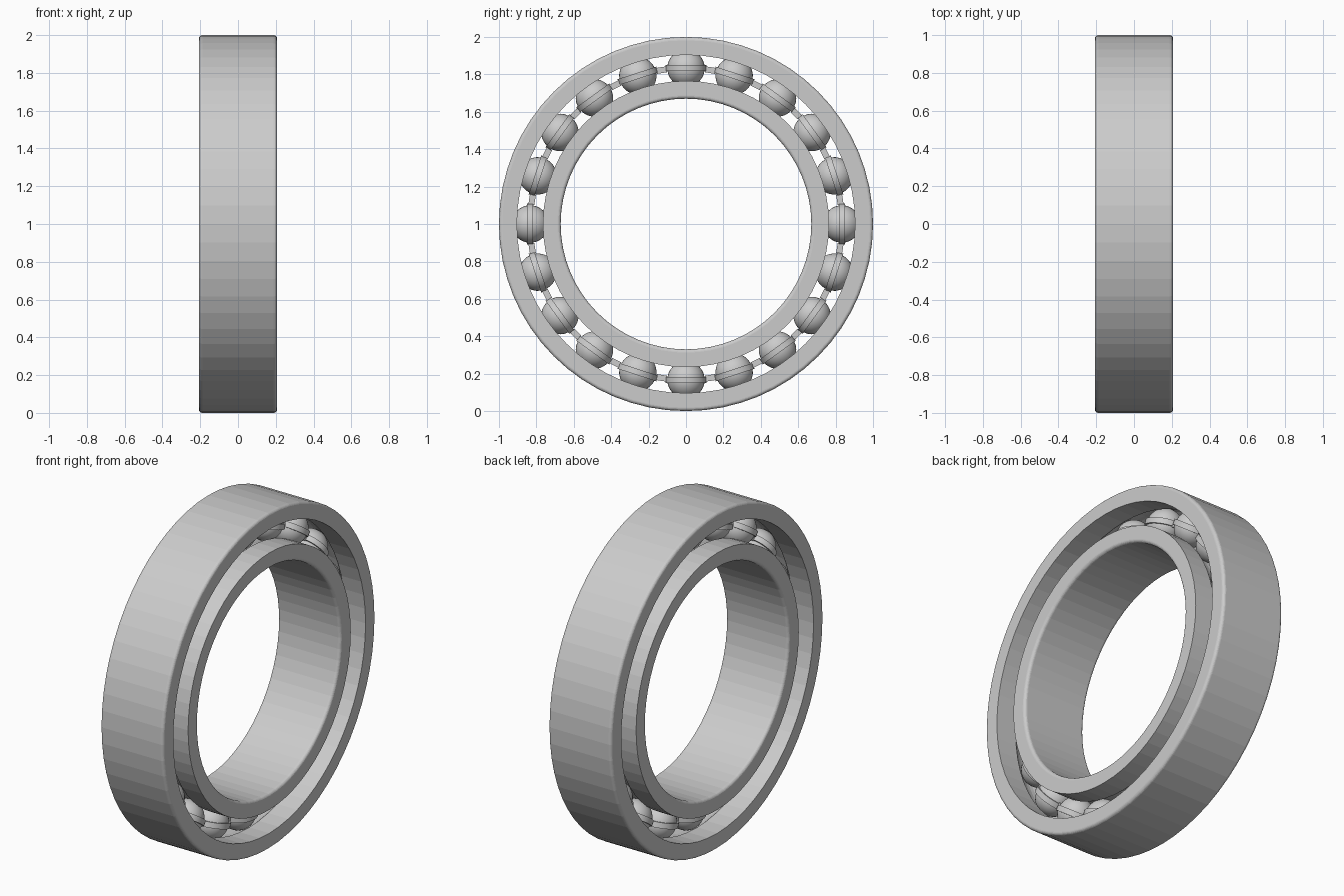
import bpy, bmesh
from math import sin, cos, pi, asin, sqrt, radians
from mathutils import Matrix, Vector

cube = bpy.data.objects.get("Cube")
if cube:
    bpy.data.objects.remove(cube)

HALF = 0.207       # half width of the races
PITCH = 0.833      # radius of the ball circle
BALL = 0.1
COUNT = 20
SEGS = 64
CENTRE = Matrix.Translation((0, 0, 1))

steel = bpy.data.materials.new("steel grey")
steel.use_nodes = True
grey = (0.6, 0.6, 0.6, 1)
steel.diffuse_color = grey
steel.node_tree.nodes["Principled BSDF"].inputs["Base Color"].default_value = grey


def finish(bm, name, smooth=True):
    bmesh.ops.recalc_face_normals(bm, faces=bm.faces)
    mesh = bpy.data.meshes.new(name)
    bm.to_mesh(mesh)
    bm.free()
    obj = bpy.data.objects.new(name, mesh)
    bpy.context.collection.objects.link(obj)
    mesh.materials.append(steel)
    if smooth:
        bpy.ops.object.select_all(action='DESELECT')
        obj.select_set(True)
        bpy.context.view_layer.objects.active = obj
        bpy.ops.object.shade_smooth_by_angle(angle=radians(35))


def lathe(bm, profile, segs, matrix):
    """Sweep a closed (x, radius) profile around the local x axis."""
    rings = []
    for i in range(segs):
        a = 2 * pi * i / segs
        rings.append([bm.verts.new(matrix @ Vector((x, r * sin(a), r * cos(a))))
                      for x, r in profile])
    n = len(profile)
    for i in range(segs):
        p, q = rings[i], rings[(i + 1) % segs]
        for j in range(n):
            k = (j + 1) % n
            bm.faces.new((p[j], p[k], q[k], q[j]))


def race(name, plain, grooved):
    """Race ring with rounded plain corners and a ball groove opposite."""
    side = 1 if plain > grooved else -1
    bev, steps = 0.018, 5
    profile = []
    for s in (-1, 1):
        for t in range(steps + 1):
            a = t / steps * pi / 2
            if s > 0:
                a = pi / 2 - a
            profile.append((s * (HALF - bev + bev * cos(a)),
                            plain - side * bev * (1 - sin(a))))
    # groove arc follows the balls with a hair of clearance
    rad = BALL + 0.003
    limit = asin(sqrt(1 - ((grooved - PITCH) / rad) ** 2))
    profile.append((HALF, grooved))
    for t in range(9):
        a = limit * (1 - t / 4)
        profile.append((rad * sin(a), PITCH + side * rad * cos(a)))
    profile.append((-HALF, grooved))
    bm = bmesh.new()
    lathe(bm, profile, SEGS, CENTRE)
    finish(bm, name, smooth=False)


race("outer_race", 1.0, 0.904)
race("inner_race", 0.67, 0.765)

# Balls spaced evenly, poles pointing outward
spots = [CENTRE @ Matrix.Rotation(2 * pi * i / COUNT, 4, 'X')
         @ Matrix.Translation((0, 0, PITCH)) for i in range(COUNT)]
bm = bmesh.new()
for spot in spots:
    bmesh.ops.create_uvsphere(bm, u_segments=32, v_segments=16, radius=BALL, matrix=spot)
finish(bm, "balls")

# Cage: a collar around each ball, joined by short curved links
bm = bmesh.new()
band, collar = 0.016, BALL + 0.009
turn = Matrix.Rotation(-pi / 2, 4, 'Y')
for spot in spots:
    lathe(bm, [(-band, BALL - 0.004), (band, BALL - 0.004),
               (band, collar), (-band, collar)], 32, spot @ turn)
finish(bm, "cage_collars")

bm = bmesh.new()
step = 2 * pi / COUNT
start = collar / PITCH - 0.006
for i in range(COUNT):
    cuts = []
    for t in range(5):
        a = i * step + start + (step - 2 * start) * t / 4
        cuts.append([bm.verts.new(CENTRE @ Vector((x, r * sin(a), r * cos(a))))
                     for x, r in ((-0.025, PITCH - band), (0.025, PITCH - band),
                                  (0.025, PITCH + band), (-0.025, PITCH + band))])
    for p, q in zip(cuts, cuts[1:]):
        for j in range(4):
            k = (j + 1) % 4
            bm.faces.new((p[j], p[k], q[k], q[j]))
    bm.faces.new(cuts[0])
    bm.faces.new(cuts[-1])
finish(bm, "cage_links")
